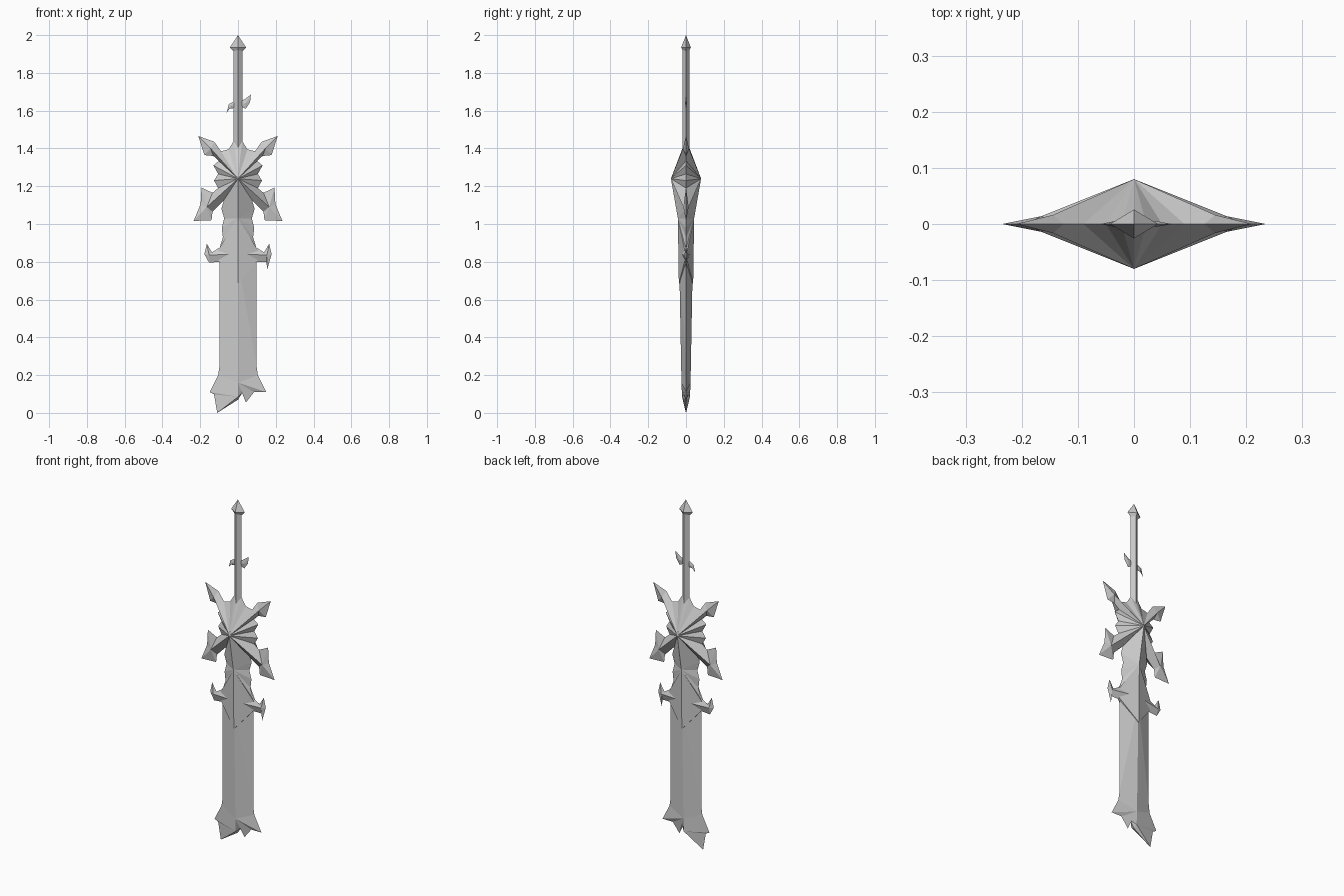
import bpy
import bmesh

cube = bpy.data.objects.get("Cube")
if cube:
    bpy.data.objects.remove(cube, do_unlink=True)

steel = bpy.data.materials.new("grey steel")
steel.use_nodes = True
GREY = (0.6, 0.6, 0.6, 1)
steel.diffuse_color = GREY
steel.node_tree.nodes["Principled BSDF"].inputs["Base Color"].default_value = GREY


def ridge_solid(name, ridge, rim):
    """Two-sided faceted solid: thin rim (x, z, ridge index), raised ridge (x, z, depth)."""
    bm = bmesh.new()
    for side in (-1, 1):
        for (x, z, k), (x2, z2, k2) in zip(rim, rim[1:] + rim[:1]):
            corners = [(x, 0, z), (x2, 0, z2)]
            for i in ([k2] if k == k2 else [k2, k]):
                rx, rz, depth = ridge[i]
                corners.append((rx, side * depth, rz))
            if corners[0] == corners[1]:
                corners.pop(0)
            bm.faces.new([bm.verts.new(c) for c in corners])
    bmesh.ops.remove_doubles(bm, verts=bm.verts, dist=1e-5)
    bmesh.ops.recalc_face_normals(bm, faces=bm.faces)
    mesh = bpy.data.meshes.new(name)
    bm.to_mesh(mesh)
    bm.free()
    mesh.materials.append(steel)
    bpy.context.collection.objects.link(bpy.data.objects.new(name, mesh))


def mirrored(points):
    return [(-x, *rest) for x, *rest in points]


def diamond_prism(name, z0, z1, wide0, wide1, flat):
    """Four-sided shaft or point, with depth a fraction of its width."""
    bpy.ops.mesh.primitive_cone_add(vertices=4, radius1=wide0, radius2=wide1,
                                    depth=z1 - z0, location=(0, 0, (z0 + z1) / 2))
    part = bpy.context.object
    part.name = name
    part.scale.y = flat
    part.data.materials.append(steel)


# Grip and pommel
diamond_prism("grip", 1.35, 1.93, 0.024, 0.024, 0.75)
diamond_prism("pommel_base", 1.915, 1.935, 0.024, 0.043, 0.6)
diamond_prism("pommel_point", 1.935, 2.0, 0.043, 0, 0.6)

# Star hub, waist and lower diamond in one faceted body
half = [(0.022, 1.44, 0), (0.05, 1.395, 0), (0.09, 1.385, 0), (0.10, 1.335, 0),
        (0.13, 1.31, 0), (0.105, 1.265, 0), (0.127, 1.23, 0), (0.105, 1.19, 0),
        (0.075, 1.125, 0), (0.088, 1.08, 1), (0.073, 1.03, 1), (0.086, 0.98, 1),
        (0.08, 0.93, 1), (0.10, 0.865, 1), (0.125, 0.83, 1), (0.125, 0.83, 2)]
ridge_solid("guard_body", [(0, 1.24, 0.08), (0, 1.03, 0.043), (0, 0.685, 0.038)],
            [(0, 1.45, 0)] + half + [(0, 0.685, 2)] + mirrored(half)[::-1])

# Guard spikes and hooks, one of each per side
upper_spike = [(0.09, 1.385, 0), (0.125, 1.435, 1), (0.21, 1.466, 1),
               (0.178, 1.365, 1), (0.13, 1.36, 1), (0.10, 1.335, 0)]
lower_spike = [(0.105, 1.19, 0), (0.135, 1.165, 1), (0.193, 1.193, 1),
               (0.198, 1.105, 1), (0.235, 1.016, 1), (0.14, 1.02, 1),
               (0.135, 1.065, 1), (0.075, 1.125, 0)]
hook = [(0.09, 0.88, 0), (0.138, 0.85, 1), (0.165, 0.895, 1), (0.178, 0.84, 1)]
hook_tails = {"left": [(0.155, 0.76, 1), (0.15, 0.80, 1), (0.10, 0.80, 0)],
              "right": [(0.153, 0.795, 1), (0.10, 0.80, 0)]}
for side, flip in (("left", list), ("right", mirrored)):
    ridge_solid(side + "_upper_spike",
                flip([(0, 1.24, 0.08), (0.145, 1.4, 0.016)]), flip(upper_spike))
    ridge_solid(side + "_lower_spike",
                flip([(0, 1.24, 0.08), (0.165, 1.09, 0.014)]), flip(lower_spike))
    ridge_solid(side + "_hook",
                flip([(0.05, 0.84, 0.024), (0.153, 0.835, 0.008)]),
                flip(hook + hook_tails[side]))

# Thin thorns on the grip
ridge_solid("left_thorn", [(0.04, 1.64, 0.005)],
            [(0.01, 1.625, 0), (0.01, 1.65, 0), (0.035, 1.66, 0), (0.068, 1.685, 0),
             (0.064, 1.645, 0), (0.04, 1.61, 0)])
ridge_solid("right_thorn", [(-0.035, 1.625, 0.005)],
            [(-0.01, 1.615, 0), (-0.045, 1.61, 0), (-0.06, 1.59, 0),
             (-0.048, 1.635, 0), (-0.02, 1.65, 0), (-0.01, 1.65, 0)])

# Blade with a broken, flared end
ridge_solid("blade", [(0, 0.8, 0.036), (0, 0.16, 0.024), (0, 0.085, 0.021)],
            [(0, 0.82, 0), (0.098, 0.8, 0), (0.098, 0.25, 0), (0.105, 0.2, 1),
             (0.15, 0.11, 1), (0.085, 0.11, 1), (0.042, 0.055, 1), (0.024, 0.108, 2),
             (0, 0.07, 2), (-0.11, 0, 2), (-0.127, 0.098, 2), (-0.15, 0.11, 2),
             (-0.105, 0.2, 1), (-0.098, 0.25, 0), (-0.098, 0.8, 0)])
